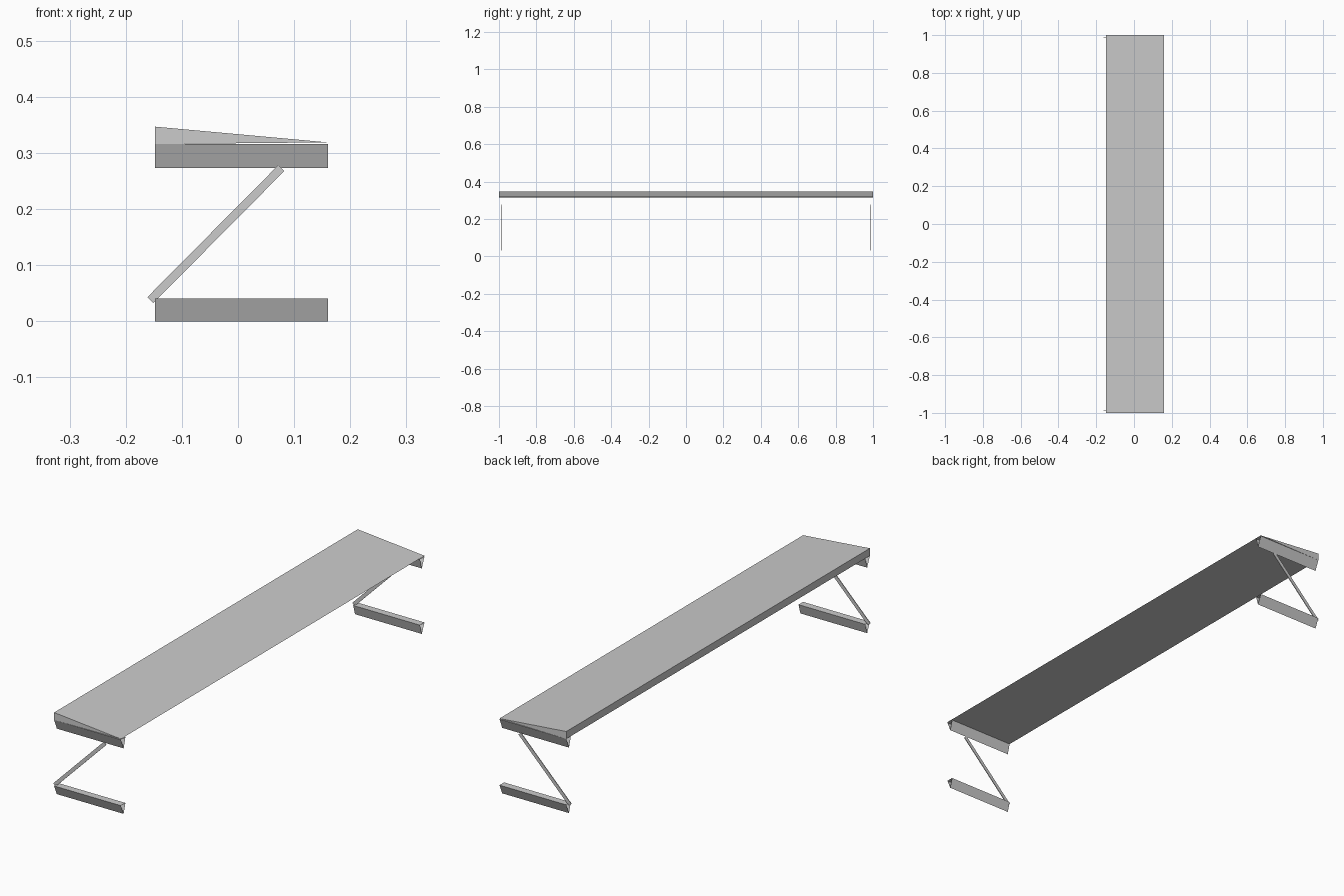
import bpy
from mathutils import Vector

cube = bpy.data.objects.get("Cube")
if cube:
    bpy.data.objects.remove(cube, do_unlink=True)

grey = bpy.data.materials.new("light_grey")
grey.use_nodes = True
color = (0.6, 0.6, 0.6, 1)
grey.diffuse_color = color
grey.node_tree.nodes["Principled BSDF"].inputs["Base Color"].default_value = color


def prism(name, profile, sweep, capped=True):
    """Sweep a closed profile of 3D points along a vector."""
    n = len(profile)
    start = [Vector(p) for p in profile]
    verts = start + [p + Vector(sweep) for p in start]
    faces = [(i, (i + 1) % n, (i + 1) % n + n, i + n) for i in range(n)]
    if capped:
        faces += [tuple(reversed(range(n))), tuple(range(n, 2 * n))]
    mesh = bpy.data.meshes.new(name)
    mesh.from_pydata(verts, [], faces)
    mesh.materials.append(grey)
    obj = bpy.data.objects.new(name, mesh)
    bpy.context.collection.objects.link(obj)
    # Point the faces outward, whatever the winding of the profile
    middle = sum(verts, Vector()) / len(verts)
    side = mesh.polygons[0]
    if side.normal.dot(side.center - middle) < 0:
        mesh.flip_normals()
    return obj


left, right = -0.148, 0.16

# Wedge-shaped seat board, thin along one long edge
prism("seat_board",
      [(left, -1, 0.316), (right, -1, 0.319), (left, -1, 0.347)],
      (0, 2, 0))


def rail(name, side, bottom, top):
    """Hollow, open-ended V rail running across one end."""
    prism(name,
          [(left, side, top), (left, side * 0.97, top), (left, side * 0.982, bottom)],
          (right - left, 0, 0), capped=False)


def brace(name, side):
    """Thin diagonal strip with square-cut ends."""
    low, high = Vector((-0.156, 0, 0.038)), Vector((0.077, 0, 0.273))
    along = (high - low).normalized()
    across = Vector((along.z, 0, -along.x)) * 0.0075
    depth = Vector((0, side * 0.985 - 0.0015, 0))
    prism(name,
          [low - across + depth, low + across + depth,
           high + across + depth, high - across + depth],
          (0, 0.003, 0))


# Z-shaped leg frame at each end
for end, side in (("front", -1), ("back", 1)):
    rail(end + "_upper_rail", side, 0.273, 0.316)
    rail(end + "_foot_rail", side, 0, 0.041)
    brace(end + "_diagonal_brace", side)
